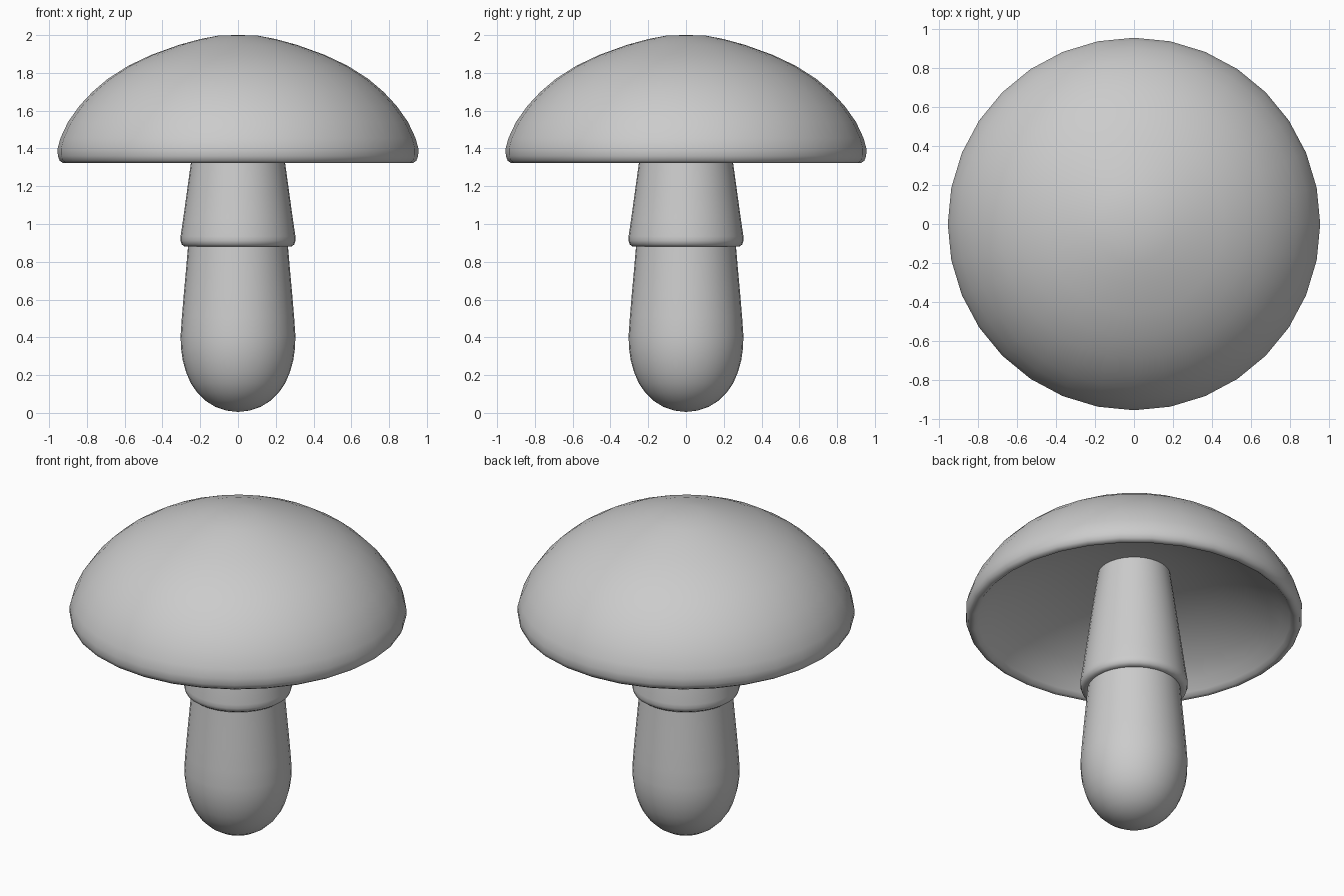
import bpy, bmesh, math

SEGMENTS = 32


def lathe(name, profile, angle=50):
    """Revolve (radius, height) points around z; radius 0 makes a pole."""
    bm = bmesh.new()
    verts = [bm.verts.new((r, 0, z)) for r, z in profile]
    edges = [bm.edges.new(pair) for pair in zip(verts, verts[1:])]
    bmesh.ops.spin(bm, geom=verts + edges, cent=(0, 0, 0), axis=(0, 0, 1),
                   angle=2 * math.pi, steps=SEGMENTS, use_merge=True)
    bmesh.ops.remove_doubles(bm, verts=bm.verts, dist=0.0005)
    bmesh.ops.recalc_face_normals(bm, faces=bm.faces)
    mesh = bpy.data.meshes.new(name)
    bm.to_mesh(mesh)
    bm.free()
    obj = bpy.data.objects.new(name, mesh)
    bpy.context.collection.objects.link(obj)
    bpy.ops.object.select_all(action='DESELECT')
    obj.select_set(True)
    bpy.context.view_layer.objects.active = obj
    bpy.ops.object.shade_smooth_by_angle(angle=math.radians(angle))
    return obj


# Domed cap with a rolled rim and hollow underside
lathe("cap", [
    (0, 2.0), (0.10, 1.998), (0.20, 1.979), (0.31, 1.949), (0.46, 1.895),
    (0.58, 1.838), (0.69, 1.768), (0.77, 1.70), (0.84, 1.625), (0.90, 1.54),
    (0.94, 1.455), (0.955, 1.40), (0.954, 1.36), (0.944, 1.335),
    (0.925, 1.322), (0.905, 1.325), (0.885, 1.345), (0.84, 1.395),
    (0.75, 1.46), (0.64, 1.52), (0.50, 1.575), (0.36, 1.61), (0.20, 1.635),
    (0, 1.64)], 70)

# Bulbous lower stem
lathe("stem", [
    (0, 0.005), (0.06, 0.012), (0.12, 0.032), (0.17, 0.063), (0.215, 0.106),
    (0.25, 0.157), (0.275, 0.215), (0.293, 0.28), (0.302, 0.345),
    (0.304, 0.41), (0.297, 0.51), (0.286, 0.64), (0.275, 0.76),
    (0.264, 0.89)], 60)

# Upper stem sleeve flaring into a rounded ring
lathe("ring_sleeve", [
    (0.205, 1.64), (0.228, 1.48), (0.25, 1.32), (0.272, 1.16), (0.29, 1.03),
    (0.304, 0.935), (0.305, 0.912), (0.298, 0.892), (0.282, 0.880),
    (0.262, 0.882)], 60)
